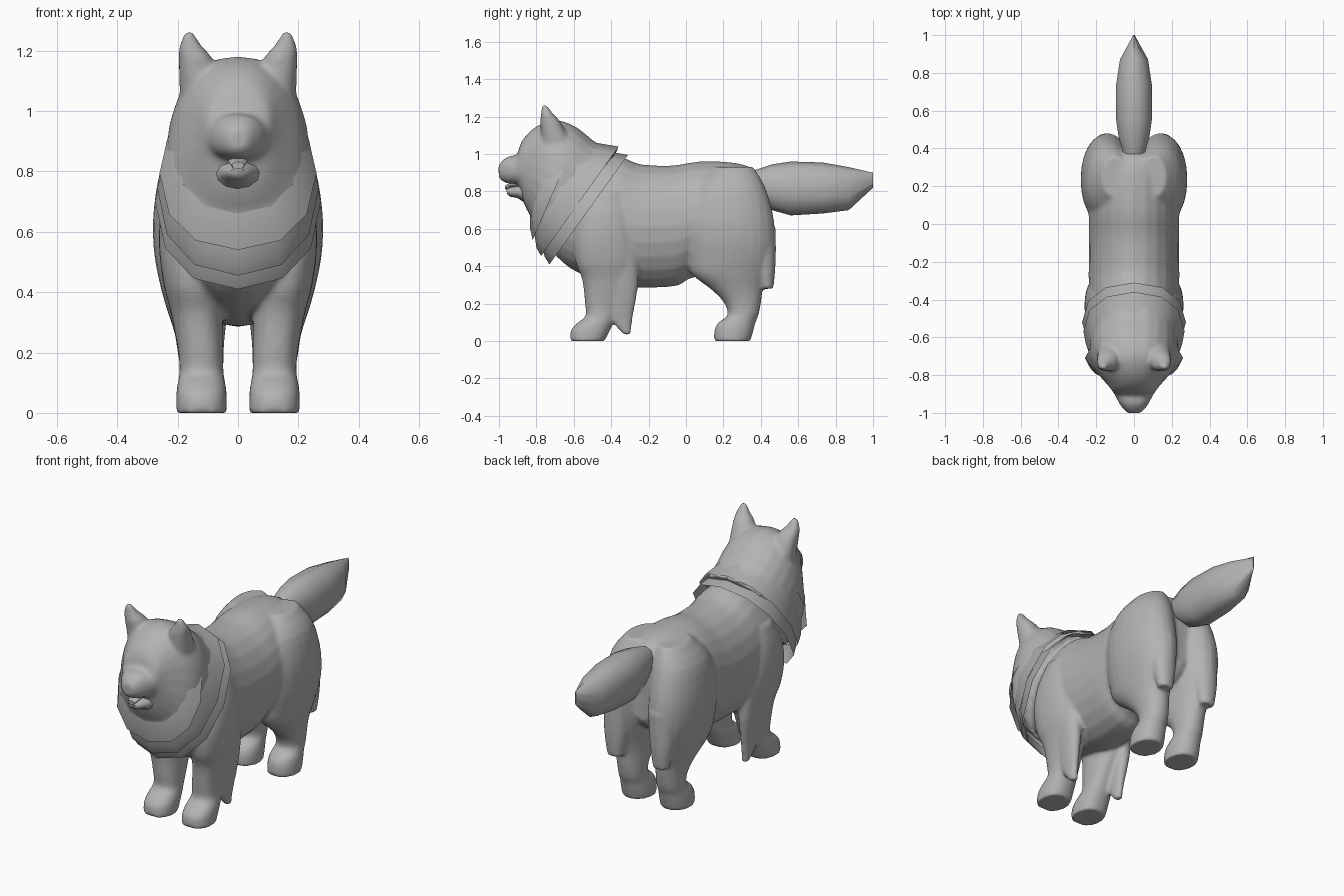
import bpy, bmesh, math

coat = bpy.data.materials.new("grey coat")
coat.diffuse_color = (0.45, 0.45, 0.45, 1)


def spline(rings, steps):
    """Add in-between rings along a Catmull-Rom curve."""
    out = []
    for k in range(len(rings) - 1):
        p = [rings[max(0, min(len(rings) - 1, k + d))] for d in (-1, 0, 1, 2)]
        for s in range(steps):
            t = s / steps
            out.append(tuple(
                b + .5 * t * (c - a + t * (2 * a - 5 * b + 4 * c - d
                                           + t * (3 * (b - c) + d - a)))
                for a, b, c, d in zip(*p)))
    return out + [rings[-1]]


def skin(bm, rings, n=24, power=0.9, caps=True, steps=3):
    """Skin rings into bm; each is (y1, z1, y2, z2, half width, centre x)."""
    loops = []
    for y1, z1, y2, z2, w, x0 in spline(rings, steps):
        loop = []
        for i in range(n):
            a = 2 * math.pi * i / n
            s, c = math.sin(a), math.cos(a)
            s = math.copysign(abs(s) ** power, s)
            c = math.copysign(abs(c) ** power, c)
            loop.append(bm.verts.new((x0 + w * s,
                                      (y1 + y2) / 2 + c * (y1 - y2) / 2,
                                      (z1 + z2) / 2 + c * (z1 - z2) / 2)))
        loops.append(loop)
    for a, b in zip(loops, loops[1:]):
        for i in range(n):
            j = (i + 1) % n
            bm.faces.new((a[i], a[j], b[j], b[i]))
    if caps:
        bm.faces.new(loops[0])
        bm.faces.new(loops[-1])


def middle(bm, rings, **kw):
    # rings on the centre line: (top y, top z, bottom y, bottom z, half width)
    skin(bm, [r + (0,) for r in rings], **kw)


def pair(bm, rings, **kw):
    # level rings on both sides: (z, front y, back y, half width, centre x)
    for side in (1, -1):
        skin(bm, [(f, z, b, z, w, x * side) for z, f, b, w, x in rings], **kw)


def finish(name, bm, angle=45):
    bmesh.ops.recalc_face_normals(bm, faces=bm.faces)
    me = bpy.data.meshes.new(name)
    bm.to_mesh(me)
    bm.free()
    me.materials.append(coat)
    ob = bpy.data.objects.new(name, me)
    bpy.context.collection.objects.link(ob)
    bpy.ops.object.select_all(action='DESELECT')
    ob.select_set(True)
    bpy.context.view_layer.objects.active = ob
    bpy.ops.object.shade_smooth_by_angle(angle=math.radians(angle))
    return ob


def single(name, rings, angle=45, **kw):
    bm = bmesh.new()
    middle(bm, rings, **{"steps": 1, "n": 12, **kw})
    return finish(name, bm, angle)


bm = bmesh.new()
# Trunk from chest to rump
middle(bm, [
    (-.66, .85, -.70, .46, .15), (-.50, .96, -.62, .39, .215),
    (-.36, .985, -.50, .335, .235), (-.26, .95, -.33, .295, .24),
    (-.18, .94, -.22, .285, .24), (-.06, .94, -.05, .295, .24),
    (.07, .96, .02, .335, .24), (.25, .955, .14, .36, .24),
    (.36, .92, .34, .43, .18), (.40, .84, .40, .50, .08)], power=1)
# Head and muzzle
middle(bm, [
    (-.36, 1.03, -.74, .50, .22), (-.47, 1.055, -.79, .56, .235),
    (-.58, 1.14, -.82, .60, .235), (-.68, 1.18, -.83, .66, .21),
    (-.76, 1.168, -.85, .70, .175), (-.83, 1.125, -.87, .745, .14),
    (-.88, 1.065, -.89, .815, .115), (-.905, .998, -.91, .838, .10),
    (-.95, .988, -.95, .842, .078), (-.987, .96, -.985, .857, .05),
    (-1.003, .935, -1.0, .875, .03)], power=.87)
# Ears
pair(bm, [
    (1.04, -.77, -.60, .075, .118), (1.17, -.78, -.67, .057, .140),
    (1.215, -.775, -.71, .038, .157), (1.262, -.77, -.745, .014, .162)], n=16)
# Legs with paws
pair(bm, [
    (.80, -.50, -.34, .06, .165), (.68, -.57, -.29, .095, .16),
    (.55, -.60, -.265, .105, .157), (.42, -.59, -.26, .097, .149),
    (.33, -.555, -.28, .086, .136), (.20, -.54, -.34, .075, .123),
    (.135, -.537, -.37, .073, .121), (.10, -.577, -.385, .079, .121),
    (.06, -.615, -.405, .084, .121), (0, -.62, -.435, .084, .121)], power=.87)
pair(bm, [
    (.93, .14, .36, .07, .10), (.83, .05, .42, .118, .13),
    (.68, 0, .465, .136, .143), (.55, 0, .477, .135, .145),
    (.45, .01, .468, .122, .142), (.36, .03, .44, .105, .136),
    (.28, .13, .412, .087, .128), (.21, .20, .402, .076, .123),
    (.14, .223, .388, .073, .121), (.10, .173, .372, .079, .121),
    (.06, .152, .362, .084, .121), (0, .15, .345, .084, .121)], power=.95)
# Hanging fur behind the legs
pair(bm, [
    (.50, -.46, -.25, .07, .17), (.30, -.43, -.255, .045, .17),
    (.12, -.40, -.285, .027, .16), (.035, -.335, -.295, .02, .155)], n=16)
pair(bm, [
    (.60, .34, .48, .08, .14), (.42, .36, .48, .07, .145),
    (.28, .40, .468, .045, .145)], n=16, power=1)
# Fuse the parts into one softly blended coat
body = finish("body", bm)
fuse = body.modifiers.new("fuse", 'REMESH')
fuse.mode = 'VOXEL'
fuse.voxel_size = 0.01
fuse.use_smooth_shade = True
soft = body.modifiers.new("soften", 'SMOOTH')
soft.factor = 0.5
soft.iterations = 8

# Open mouth
single("lower_jaw", [
    (-.85, .86, -.85, .73, .085), (-.90, .83, -.90, .765, .06),
    (-.94, .822, -.94, .772, .042), (-.962, .812, -.955, .785, .024)], power=1)
single("tongue", [
    (-.89, .845, -.89, .825, .03), (-.94, .845, -.94, .822, .032),
    (-.968, .832, -.966, .808, .02)])

# Overlapping neck fur layers, open at the rear edge
single("cheek_ruff", [
    (-.70, 1.08, -.835, .66, .205), (-.66, 1.07, -.833, .60, .232),
    (-.60, 1.05, -.82, .54, .26)], caps=False)
single("middle_ruff", [
    (-.57, 1.09, -.81, .57, .232), (-.47, 1.058, -.80, .50, .255),
    (-.36, 1.04, -.775, .455, .268)], caps=False)
single("lower_ruff", [
    (-.44, 1.01, -.77, .50, .245), (-.38, 1.008, -.755, .45, .262),
    (-.31, .995, -.73, .41, .275)], caps=False)

# Tail tapering to a vertical edge
single("tail", [
    (.37, .915, .39, .77, .06), (.46, .945, .46, .70, .085),
    (.56, .96, .56, .672, .10), (.73, .955, .73, .682, .10),
    (.87, .93, .87, .70, .078), (1.0, .90, 1.0, .82, .004)], n=10, angle=50)
